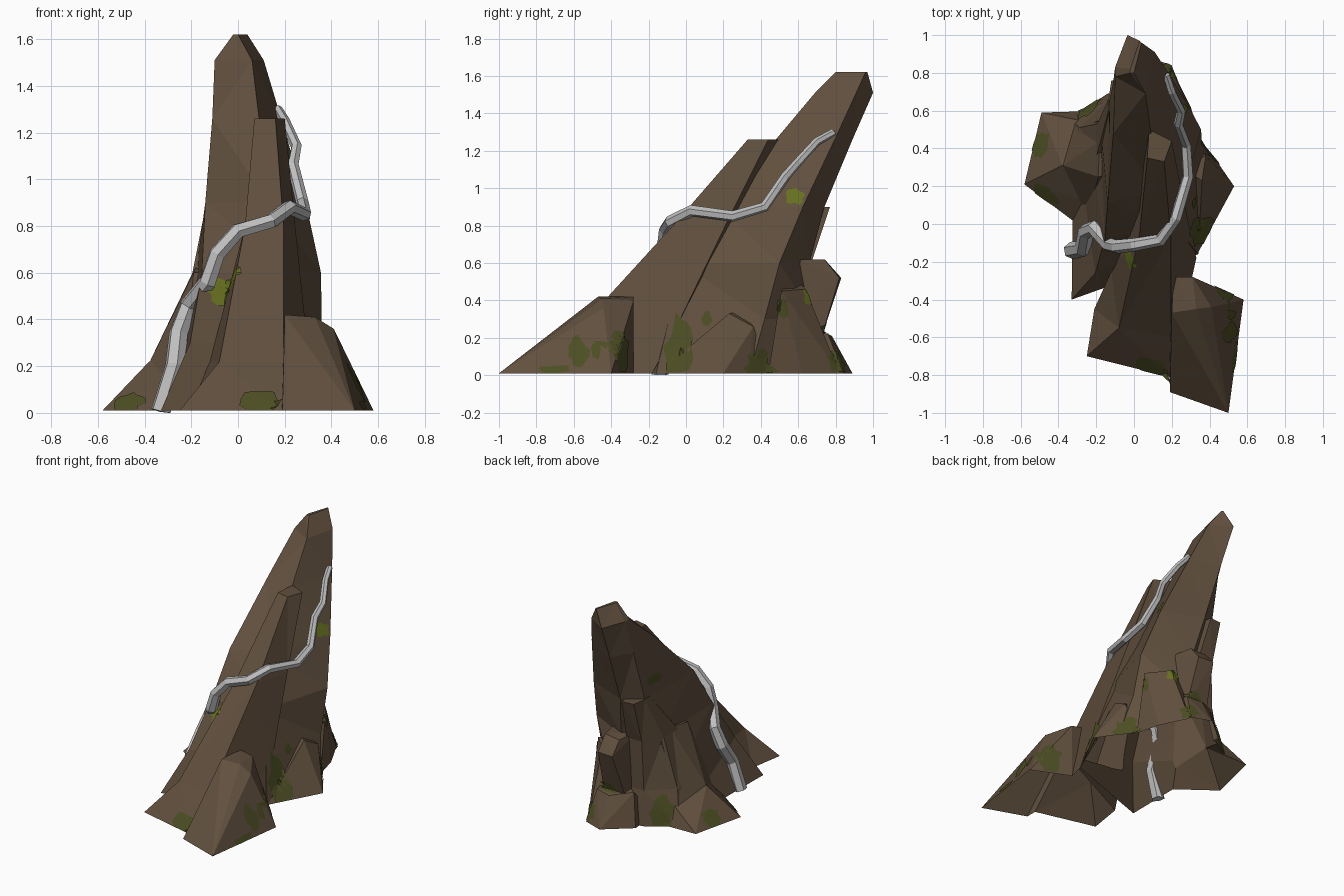
import bpy, bmesh, math, random
from mathutils import Vector
from mathutils.bvhtree import BVHTree

if "Cube" in bpy.data.objects:
    bpy.data.objects.remove(bpy.data.objects["Cube"])

random.seed(4)


def material(name, rgb):
    m = bpy.data.materials.new(name)
    m.diffuse_color = (*rgb, 1)
    m.use_nodes = True
    m.node_tree.nodes["Principled BSDF"].inputs["Base Color"].default_value = m.diffuse_color
    return m


ROCK = material("brown_rock", (0.118, 0.079, 0.048))
ROOT = material("grey_root", (0.52, 0.52, 0.52))
MOSS = material("dark_moss", (0.072, 0.075, 0.017))
LICHEN = material("bright_moss", (0.135, 0.16, 0.014))
rocks = []


def finish(bm, name, mat):
    bmesh.ops.recalc_face_normals(bm, faces=bm.faces[:])
    me = bpy.data.meshes.new(name)
    bm.to_mesh(me)
    bm.free()
    me.materials.append(mat)
    ob = bpy.data.objects.new(name, me)
    bpy.context.collection.objects.link(ob)
    return ob


def loft(name, sections):
    """Rock column from (height, outline) sections."""
    bm = bmesh.new()
    rings = [[bm.verts.new((x, y, z)) for x, y in pts] for z, pts in sections]
    n = len(rings[0])
    for a, b in zip(rings, rings[1:]):
        for i in range(n):
            j = (i + 1) % n
            bm.faces.new((a[i], a[j], b[j], b[i]))
    bm.faces.new(rings[0][::-1])
    bm.faces.new(rings[-1])
    bmesh.ops.triangulate(bm, faces=bm.faces[:])
    rocks.append(finish(bm, name, ROCK))


def shard(name, points):
    """Convex rock chunk wrapped around its corner points."""
    bm = bmesh.new()
    for p in points:
        bm.verts.new(p)
    bmesh.ops.convex_hull(bm, input=bm.verts[:])
    bmesh.ops.delete(bm, geom=[v for v in bm.verts if not v.link_faces], context='VERTS')
    rocks.append(finish(bm, name, ROCK))


# Main leaning spire: front left, front right, right back, back, left back
loft("rock_spire", [
    (0.01, [(-.33, -.40), (.34, -.16), (.42, .34), (.10, .72), (-.32, .55)]),
    (0.30, [(-.205, -.26), (.285, -.09), (.36, .42), (.10, .69), (-.26, .52)]),
    (0.60, [(-.155, -.08), (.21, -.03), (.355, .50), (.05, .66), (-.18, .55)]),
    (0.90, [(-.14, .11), (.13, .18), (.29, .625), (.00, .74), (-.13, .65)]),
    (1.26, [(-.11, .48), (.09, .48), (.185, .795), (-.02, .89), (-.11, .75)]),
    (1.51, [(-.10, .78), (.06, .69), (.11, .91), (-.035, 1.0), (-.10, .83)]),
    (1.62, [(-.02, .80), (.00, .80), (.04, .96), (.03, .97), (-.02, .82)]),
])

# Front column running up the spire
loft("front_column", [
    (0.01, [(-.25, -.70), (.19, -.81), (.33, -.18), (-.21, -.45)]),
    (0.22, [(-.08, -.55), (.195, -.60), (.305, -.07), (-.12, -.25)]),
    (0.80, [(.03, -.05), (.195, -.07), (.245, .21), (.03, .28)]),
    (1.26, [(.07, .35), (.16, .33), (.20, .44), (.08, .50)]),
])

# Front right foot
shard("front_right_foot", [
    (.19, -.89, .01), (.50, -1.0, .01), (.58, -.40, .01), (.31, -.28, .01), (.18, -.28, .01),
    (.20, -.47, .42), (.33, -.45, .41), (.41, -.44, .36), (.31, -.28, .40), (.21, -.28, .42)])

# Left foot: a low toe, a steep buttress and the column behind it
shard("left_toe", [
    (-.58, .21, .01), (-.49, .59, .01), (-.33, .57, .01), (-.26, -.03, .01),
    (-.38, .31, .22), (-.15, .10, .20), (-.15, .52, .24), (-.15, .60, .01), (-.15, .10, .01)])
shard("left_buttress", [
    (-.25, .0, .01), (-.35, .55, .01), (-.375, .31, .225), (-.19, .25, .60),
    (-.18, .44, .63), (0, .30, .01), (0, .30, .62)])
loft("back_left_column", [
    (0.01, [(-.34, .56), (-.14, .69), (0, .70), (0, .30), (-.36, .35)]),
    (0.25, [(-.29, .51), (-.13, .66), (0, .66), (0, .31), (-.33, .34)]),
    (0.60, [(-.195, .53), (-.12, .67), (0, .67), (0, .32), (-.195, .37)]),
    (0.90, [(-.135, .66), (-.12, .76), (-.03, .77), (0, .50), (-.135, .60)]),
])

# Right feet
shard("right_foot", [
    (.34, -.15, .01), (.53, .20, .01), (.44, .33, .01), (.34, .45, .01), (.20, .20, .01),
    (.36, .23, .33), (.38, .36, .26), (.25, .30, .34)])
shard("back_right_foot", [
    (.345, .44, .01), (.30, .62, .01), (.20, .82, .01), (.05, .45, .01), (.05, .75, .01),
    (.335, .51, .45), (.21, .64, .46), (.05, .55, .56)])

# Back rocks
shard("back_foot", [
    (.20, .84, .01), (.06, .89, .01), (-.12, .74, .01), (.28, .50, .01), (-.1, .5, .01),
    (.17, .76, .22), (.06, .78, .21), (-.08, .70, .24), (.22, .50, .25)])
shard("back_block", [
    (.14, .72, .19), (-.03, .72, .19), (.12, .82, .52), (.00, .83, .52),
    (.12, .74, .62), (0, .75, .61), (.15, .60, .62), (-.03, .60, .62),
    (.18, .50, .19), (-.05, .50, .19)])

# Merge the rock chunks into one shell, open underneath
rock = rocks[0]
for other in rocks[1:]:
    mod = rock.modifiers.new(other.name, 'BOOLEAN')
    mod.operation = 'UNION'
    mod.solver = 'EXACT'
    mod.object = other
bpy.context.view_layer.update()
merged = bpy.data.meshes.new_from_object(
    rock.evaluated_get(bpy.context.evaluated_depsgraph_get()))
rock.modifiers.clear()
rock.data = merged
merged.materials.clear()
merged.materials.append(ROCK)
for other in rocks[1:]:
    bpy.data.objects.remove(other)
bm = bmesh.new()
bm.from_mesh(merged)
under = [f for f in bm.faces if max(v.co.z for v in f.verts) < 0.02]
bmesh.ops.delete(bm, geom=under, context='FACES')
for f in bm.faces:
    f.material_index = 0
    f.smooth = False
bm.to_mesh(merged)
tree = BVHTree.FromBMesh(bm)
bm.free()

# Winding root, six sided and tapering upwards
path = [(-.33, -.14, .005), (-.27, -.13, .20), (-.255, -.04, .34), (-.21, -.02, .46),
        (-.13, -.11, .56), (-.09, -.12, .68), (0, -.11, .78), (.14, -.085, .82),
        (.22, .03, .88), (.285, .25, .85), (.275, .42, .90), (.235, .53, 1.06),
        (.25, .60, 1.14), (.20, .70, 1.25), (.17, .79, 1.30)]
cu = bpy.data.curves.new("root_path", 'CURVE')
cu.dimensions = '3D'
cu.bevel_depth = 1.0
cu.bevel_resolution = 1
cu.use_fill_caps = True
sp = cu.splines.new('POLY')
sp.points.add(len(path) - 1)
for i, (pt, p) in enumerate(zip(sp.points, path)):
    pt.co = (*p, 1)
    pt.radius = 0.046 - 0.026 * i / (len(path) - 1)
tmp = bpy.data.objects.new("root_path", cu)
bpy.context.collection.objects.link(tmp)
bpy.context.view_layer.update()
me = bpy.data.meshes.new_from_object(tmp.evaluated_get(bpy.context.evaluated_depsgraph_get()))
bpy.data.objects.remove(tmp)
me.materials.clear()
me.materials.append(ROOT)
for v in me.vertices:
    v.co.z = max(v.co.z, 0)
for f in me.polygons:
    f.use_smooth = False
root = bpy.data.objects.new("winding_root", me)
bpy.context.collection.objects.link(root)


# Moss patches: ragged thin discs laid onto the rock surface
def moss(name, centre, facing, wide, tall, mat):
    n = Vector(facing).normalized()
    side = Vector((0, 0, 1)).cross(n).normalized()
    up = n.cross(side)
    c = Vector(centre)
    bm = bmesh.new()

    def lay(u, v):
        p = c + side * u + up * v
        p.z = max(p.z, 0.015)
        hit = tree.ray_cast(p + n * 0.15, -n, 0.3)
        if hit[0] is None:
            hit = tree.find_nearest(p)
        q = hit[0] + n * 0.005
        q.z = max(q.z, 0.01)
        return bm.verts.new(q)

    k = 16
    ragged = [random.uniform(0.7, 1.15) for _ in range(k)]
    mid = lay(0, 0)
    prev = None
    for s in (0.25, 0.5, 0.75, 1.0):
        ring = [lay(wide * s * ragged[i] * math.cos(math.tau * i / k),
                    tall * s * ragged[i] * math.sin(math.tau * i / k)) for i in range(k)]
        for i in range(k):
            j = (i + 1) % k
            if prev is None:
                bm.faces.new((mid, ring[i], ring[j]))
            else:
                bm.faces.new((prev[i], ring[i], ring[j], prev[j]))
        prev = ring
    finish(bm, name, mat)


patches = [
    ((.10, -.77, .05), (0, -.75, .65), .09, .09, MOSS),
    ((-.06, -.14, .54), (-.1, -.8, .6), .08, .07, LICHEN),
    ((-.47, .15, .04), (-.4, -.7, .5), .08, .06, MOSS),
    ((-.51, .42, .07), (-.8, .1, .6), .08, .07, MOSS),
    ((.50, -.58, .13), (.9, 0, .4), .06, .09, MOSS),
    ((.50, -.48, .12), (.9, 0, .4), .03, .05, MOSS),
    ((.54, -.70, .03), (.9, 0, .4), .10, .03, MOSS),
    ((.46, -.35, .12), (.3, .9, .3), .09, .12, MOSS),
    ((.34, -.03, .15), (.9, -.2, .3), .085, .19, MOSS),
    ((.25, .12, .28), (.95, -.1, .3), .03, .04, MOSS),
    ((.45, .43, .05), (.8, .6, .2), .09, .10, MOSS),
    ((.34, .52, .36), (.95, .2, .1), .03, .06, MOSS),
    ((.27, .58, .96), (.95, -.2, .2), .06, .05, LICHEN),
    ((.21, .66, .42), (.5, .85, .2), .05, .05, LICHEN),
    ((.18, .80, .06), (.75, .5, .4), .07, .07, MOSS),
    ((.10, .75, .25), (.2, .8, .6), .08, .03, MOSS),
    ((-.24, .62, .10), (-.5, .85, .2), .08, .12, MOSS),
    ((-.12, .55, 1.0), (-1, .1, .2), .08, .04, MOSS),
]
for i, (c, d, w, t, m) in enumerate(patches):
    moss(f"moss_patch_{i + 1}", c, d, w, t, m)
